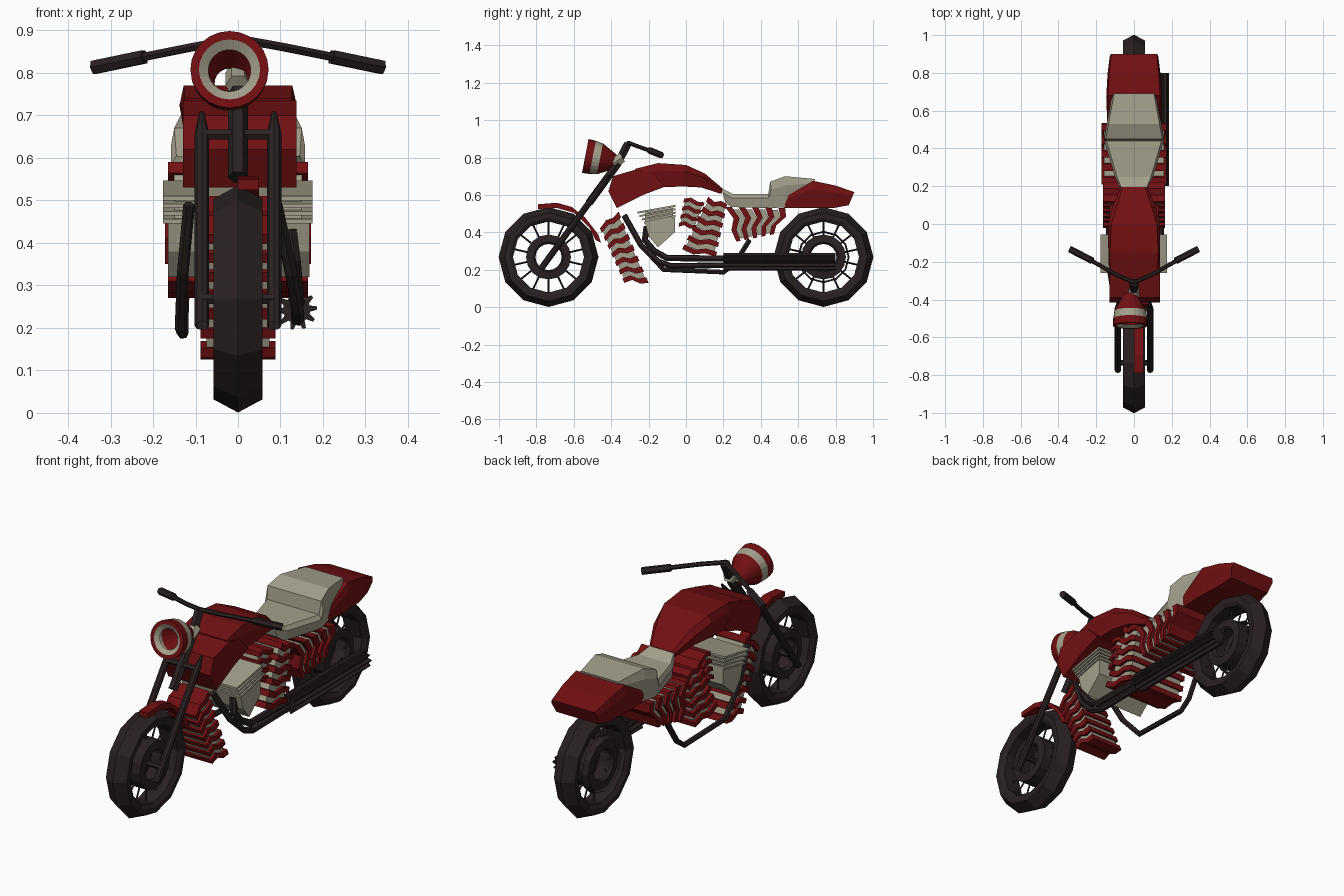
import bpy, bmesh, math
from mathutils import Vector

if "Cube" in bpy.data.objects:
    bpy.data.objects.remove(bpy.data.objects["Cube"])


def material(name, rgb):
    m = bpy.data.materials.new(name)
    m.diffuse_color = (*rgb, 1)
    m.use_nodes = True
    m.node_tree.nodes["Principled BSDF"].inputs["Base Color"].default_value = m.diffuse_color
    return m


RED = material("deep red", (0.165, 0.005, 0.006))
BEIGE = material("warm beige", (0.37, 0.35, 0.26))
DARK = material("dark brown", (0.023, 0.015, 0.015))
WHITE = material("pale glass", (0.74, 0.78, 0.74))


def build(name, verts, faces, mats, idx=None):
    me = bpy.data.meshes.new(name)
    me.from_pydata([tuple(v) for v in verts], [], faces)
    for m in mats:
        me.materials.append(m)
    if idx:
        for p, i in zip(me.polygons, idx):
            p.material_index = i
    bm = bmesh.new()
    bm.from_mesh(me)
    bmesh.ops.remove_doubles(bm, verts=bm.verts, dist=1e-5)
    bmesh.ops.recalc_face_normals(bm, faces=bm.faces)
    bm.to_mesh(me)
    bm.free()
    ob = bpy.data.objects.new(name, me)
    bpy.context.collection.objects.link(ob)
    return ob


def prism(name, outline, x0, x1, mat):
    """Side outline of (y, z) points pulled across x."""
    n = len(outline)
    v = [(x, y, z) for x in (x0, x1) for y, z in outline]
    f = [tuple(range(n)), tuple(range(n, 2 * n))]
    f += [(i, (i + 1) % n, n + (i + 1) % n, n + i) for i in range(n)]
    return build(name, v, f, [mat])


def loft(name, sections, mat):
    """Sections: (y_bottom, z_bottom, y_top, z_top, half width, top half width)."""
    v, f = [], []
    for yb, zb, yt, zt, w, wt in sections:
        ym, zm = yb + (yt - yb) * 0.7, zb + (zt - zb) * 0.7
        v += [(-w * 0.9, yb, zb), (-w, ym, zm), (-wt, yt, zt),
              (wt, yt, zt), (w, ym, zm), (w * 0.9, yb, zb)]
    for s in range(len(sections) - 1):
        for i in range(6):
            j = (i + 1) % 6
            f.append((s * 6 + i, s * 6 + j, s * 6 + 6 + j, s * 6 + 6 + i))
    f += [tuple(range(6)), tuple(range(len(v) - 6, len(v)))]
    return build(name, v, f, [mat])


def lathe(name, prof, centre, axis, sides, mats, idx=None, closed=False):
    """Turn (along, radius) points about an axis."""
    a = Vector(axis).normalized()
    u = Vector((1, 0, 0)) if abs(a.x) < 0.5 else Vector((0, 1, 0))
    w = a.cross(u)
    n, v, f, k = len(prof), [], [], []
    for s in range(sides):
        t = 2 * math.pi * s / sides
        v += [Vector(centre) + a * d + (u * math.cos(t) + w * math.sin(t)) * r for d, r in prof]
    for s in range(sides):
        q = (s + 1) % sides
        for i in range(n if closed else n - 1):
            j = (i + 1) % n
            ids = [s * n + i, s * n + j]
            ids += [q * n + j] if prof[j][1] == 0 else ([q * n + i] if prof[i][1] == 0 else [q * n + j, q * n + i])
            f.append(tuple(ids))
            k.append(idx[i] if idx else 0)
    return build(name, v, f, mats, k)


def tube(name, pts, r, mat=DARK, res=1):
    cu = bpy.data.curves.new(name, 'CURVE')
    cu.dimensions = '3D'
    cu.bevel_depth, cu.bevel_resolution, cu.use_fill_caps = r, res, True
    sp = cu.splines.new('POLY')
    sp.points.add(len(pts) - 1)
    sp.use_smooth = False
    for p, c in zip(sp.points, pts):
        p.co = (*c, 1)
    tmp = bpy.data.objects.new(name + "_path", cu)
    bpy.context.collection.objects.link(tmp)
    bpy.context.view_layer.update()
    me = bpy.data.meshes.new_from_object(tmp.evaluated_get(bpy.context.evaluated_depsgraph_get()))
    bpy.data.objects.remove(tmp)
    me.materials.clear()
    me.materials.append(mat)
    ob = bpy.data.objects.new(name, me)
    bpy.context.collection.objects.link(ob)
    return ob


def fins(name, l0, l1, r0, r1, bend, n, w):
    """Alternating red and beige chevron plates between two side edges."""
    l0, l1, r0, r1, b = map(Vector, (l0, l1, r0, r1, bend))
    for i in range(n):
        odd = i % 2
        lo, hi = [], []
        for t, row in ((i / n, lo), ((i + 1) / n, hi)):
            L, R = l0.lerp(l1, t), r0.lerp(r1, t)
            if odd:
                L, R = L.lerp(R, 0.07), R.lerp(L, 0.07)
            row += [L, L.lerp(R, 0.33) + b, L.lerp(R, 0.67) - b * 0.3, R]
        ww = w - 0.014 * odd
        prism(f"{name}_{i}", [tuple(p) for p in lo + hi[::-1]], -ww, ww, BEIGE if odd else RED)


# wheels
for end, cy in (("front", -0.735), ("rear", 0.735)):
    c = (0, cy, 0.268)
    lathe(end + "_tyre", [(-0.045, 0.19), (-0.058, 0.21), (-0.058, 0.236), (0, 0.267), (0.058, 0.236),
                          (0.058, 0.21), (0.045, 0.19)], c, (1, 0, 0), 12, [DARK], closed=True)
    hub = [(-0.04, 0), (-0.04, 0.07), (-0.055, 0.08), (-0.05, 0.12), (0.05, 0.12), (0.055, 0.08), (0.04, 0.07), (0.04, 0)]
    lathe(end + "_hub", hub, c, (1, 0, 0), 16, [DARK, WHITE],
          [1 if end == "front" else 0, 0, 0, 0, 0, 0, 1])
    for i in range(14):
        t = 2 * math.pi * (i + 0.5) / 14
        d = Vector((0, math.cos(t), math.sin(t)))
        tube(f"{end}_spoke_{i}", [Vector(c) + d * 0.11, Vector(c) + d * 0.195], 0.005, res=0)
lathe("rear_drum", [(-0.06, 0), (-0.06, 0.13), (-0.03, 0.14), (-0.03, 0)], (0, 0.735, 0.268), (1, 0, 0), 12, [DARK])

# fork, steering stem and handlebar
for s in (-1, 1):
    lathe(f"fork_{s}", [(0, 0), (0, 0.017), (0.56, 0.017), (0.62, 0.006), (0.62, 0)],
          (0.085 * s, -0.775, 0.205), (0, 0.4, 0.55), 8, [DARK])
    tube(f"handlebar_{s}", [(0, -0.31, 0.88), (0.1 * s, -0.265, 0.862), (0.25 * s, -0.18, 0.832)], 0.011)
    tube(f"grip_{s}", [(0.22 * s, -0.195, 0.838), (0.34 * s, -0.133, 0.813)], 0.018)
tube("steering_stem", [(0, -0.52, 0.555), (0, -0.37, 0.76), (0, -0.31, 0.875)], 0.024)
tube("fork_yoke", [(-0.085, -0.45, 0.655), (0.085, -0.45, 0.655)], 0.014)
tube("front_axle", [(-0.085, -0.735, 0.268), (0.085, -0.735, 0.268)], 0.014)

# headlight
lathe("headlight", [(0.065, 0), (0.065, 0.05), (0.08, 0.072), (0.08, 0.092), (0.04, 0.09),
                    (0, 0.084), (-0.09, 0.035), (-0.09, 0)], (-0.02, -0.46, 0.793), (0, -0.98, 0.19), 24,
      [RED, BEIGE, WHITE], [2, 1, 0, 0, 1, 0, 0])
tube("headlight_bracket", [(0, -0.39, 0.77), (0, -0.34, 0.8)], 0.03, BEIGE)

# front mudguard, covering one half of the wheel
arc = [(-0.79, 0.55), (-0.69, 0.558), (-0.61, 0.535), (-0.54, 0.48), (-0.47, 0.39), (-0.455, 0.345),
       (-0.485, 0.36), (-0.52, 0.43), (-0.6, 0.505), (-0.69, 0.53), (-0.79, 0.525)]
prism("front_mudguard", arc, 0, 0.05, RED)

# fuel tank and its front shroud
loft("fuel_tank", [(-0.27, 0.64, -0.27, 0.74, 0.132, 0.125), (-0.15, 0.64, -0.15, 0.77, 0.136, 0.128),
                   (-0.02, 0.645, 0.0, 0.76, 0.138, 0.12), (0.08, 0.64, 0.1, 0.715, 0.115, 0.09),
                   (0.19, 0.605, 0.195, 0.635, 0.07, 0.06)], RED)
prism("tank_shroud", [(-0.37, 0.53), (-0.415, 0.62), (-0.39, 0.7), (-0.27, 0.735), (-0.19, 0.72),
                      (-0.11, 0.645), (-0.23, 0.6)], -0.13, 0.138, RED)

# seat and tail
loft("seat", [(0.21, 0.56, 0.19, 0.635, 0.075, 0.065), (0.24, 0.535, 0.25, 0.605, 0.1, 0.09),
              (0.44, 0.53, 0.44, 0.605, 0.158, 0.145), (0.47, 0.53, 0.45, 0.67, 0.158, 0.15),
              (0.53, 0.535, 0.53, 0.7, 0.145, 0.135), (0.67, 0.61, 0.69, 0.685, 0.115, 0.105)], BEIGE)
loft("tail", [(0.52, 0.53, 0.55, 0.6, 0.142, 0.135), (0.66, 0.53, 0.68, 0.675, 0.147, 0.138),
              (0.79, 0.53, 0.8, 0.65, 0.14, 0.13), (0.87, 0.545, 0.9, 0.615, 0.128, 0.12)], RED)

# engine: finned head and red and beige plate stacks
prism("engine_head", [(-0.22, 0.455), (-0.06, 0.48), (-0.06, 0.4), (-0.15, 0.32), (-0.2, 0.38)], -0.165, 0.168, BEIGE)
for i in range(4):
    y, z = -0.26 + i * 0.012, 0.51 - i * 0.018
    prism(f"head_fin_{i}", [(y, z - 0.01), (-0.055, z + 0.026), (-0.055, z + 0.037), (y, z)], -0.177, 0.175, BEIGE)
prism("head_core", [(-0.22, 0.45), (-0.07, 0.475), (-0.07, 0.53), (-0.22, 0.505)], -0.15, 0.15, BEIGE)
fins("radiator", (-0.46, 0.42), (-0.33, 0.13), (-0.36, 0.51), (-0.2, 0.13), (0, 0.015), 13, 0.088)
fins("cylinder", (0.12, 0.59), (-0.02, 0.31), (0.22, 0.55), (0.16, 0.27), (0, -0.015), 11, 0.165)
fins("small_cylinder", (-0.01, 0.58), (-0.04, 0.43), (0.1, 0.56), (0.05, 0.42), (0, 0.012), 7, 0.13)
fins("rear_fins", (0.21, 0.535), (0.53, 0.53), (0.27, 0.35), (0.47, 0.39), (0.025, 0), 9, 0.172)

# exhaust pipes and ridged silencer
tube("right_pipe", [(0.12, -0.21, 0.43), (0.13, -0.22, 0.36), (0.135, -0.17, 0.3), (0.14, -0.1, 0.262), (0.14, 0.25, 0.26)], 0.018)
tube("right_lower_pipe", [(0.09, -0.33, 0.49), (0.125, -0.24, 0.33), (0.14, -0.15, 0.245), (0.14, -0.08, 0.22), (0.14, 0.25, 0.225)], 0.016)
tube("left_pipe", [(-0.115, -0.33, 0.49), (-0.13, -0.24, 0.33), (-0.135, -0.12, 0.2), (-0.13, 0.2, 0.187),
                   (-0.13, 0.26, 0.23), (-0.125, 0.34, 0.36)], 0.014)
N, v, f = 40, [], []
for y in (0.2, 0.8):
    for i in range(N):
        r = 0.048 if i % 4 < 2 else 0.032
        t = 2 * math.pi * i / N
        v.append((0.138 + r * math.cos(t), y, 0.243 + r * math.sin(t)))
f = [tuple(range(N)), tuple(range(N, 2 * N))] + [(i, (i + 1) % N, N + (i + 1) % N, N + i) for i in range(N)]
build("silencer", v, f, [DARK])
